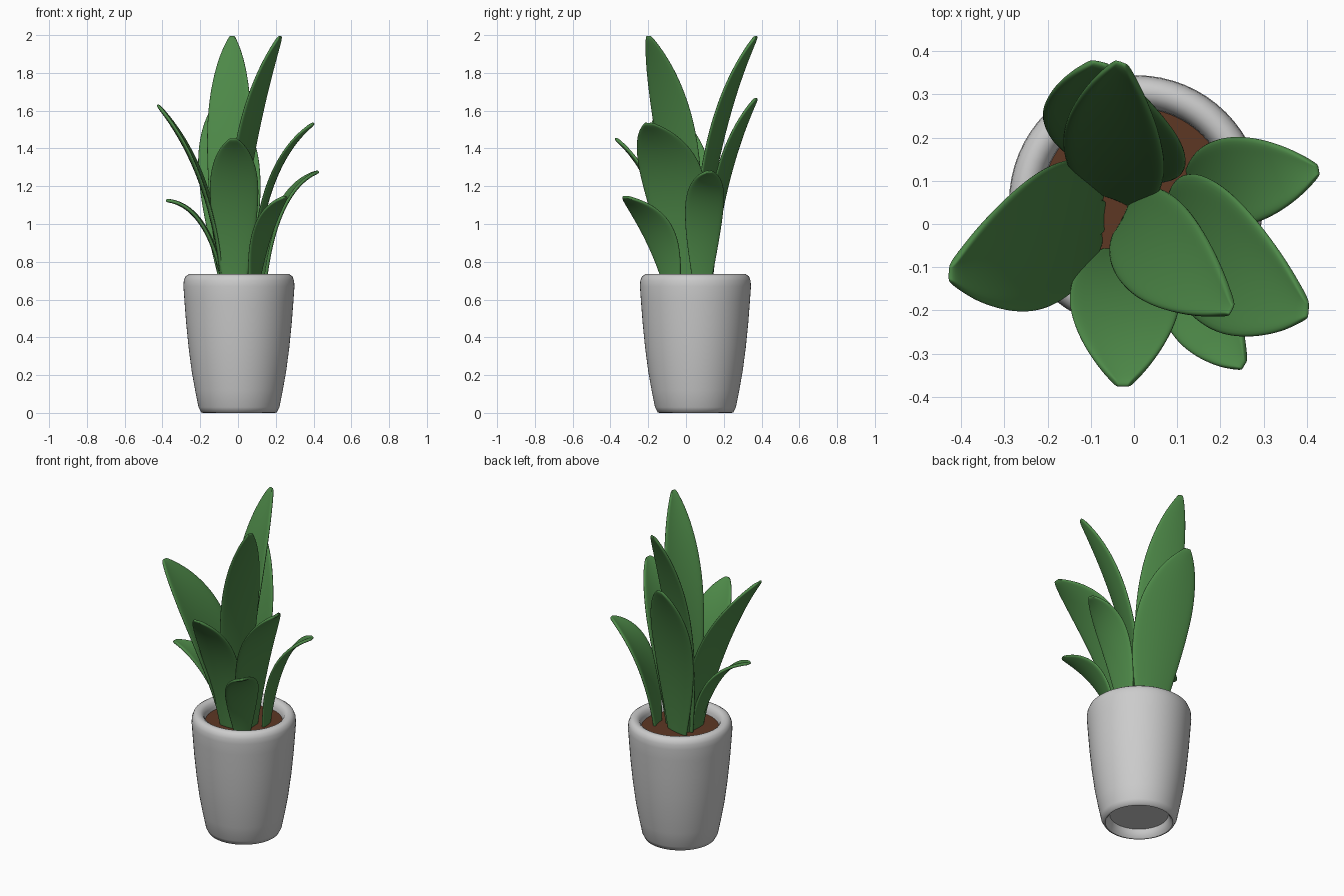
import bpy, bmesh, math
from mathutils import Vector

if "Cube" in bpy.data.objects:
    bpy.data.objects.remove(bpy.data.objects["Cube"])

CX, CY = 0.005, 0.05   # pot axis


def material(name, rgb):
    m = bpy.data.materials.new(name)
    m.diffuse_color = (*rgb, 1)
    m.use_nodes = True
    m.node_tree.nodes["Principled BSDF"].inputs["Base Color"].default_value = m.diffuse_color
    return m


def make_object(name, bm, mat=None, angle=40):
    bmesh.ops.recalc_face_normals(bm, faces=bm.faces)
    me = bpy.data.meshes.new(name)
    bm.to_mesh(me)
    bm.free()
    ob = bpy.data.objects.new(name, me)
    bpy.context.collection.objects.link(ob)
    if mat:
        me.materials.append(mat)
    bpy.ops.object.select_all(action='DESELECT')
    ob.select_set(True)
    bpy.context.view_layer.objects.active = ob
    bpy.ops.object.shade_smooth_by_angle(angle=math.radians(angle))
    return ob


def lathe(name, profile, mat=None, steps=64):
    bm = bmesh.new()
    vs = [bm.verts.new((CX + r, CY, z)) for r, z in profile]
    es = [bm.edges.new(p) for p in zip(vs, vs[1:])]
    bmesh.ops.spin(bm, geom=vs + es, cent=(CX, CY, 0), axis=(0, 0, 1),
                   angle=2 * math.pi, steps=steps, use_duplicate=False)
    bmesh.ops.remove_doubles(bm, verts=bm.verts, dist=1e-4)
    return make_object(name, bm, mat, 50)


def width(t):
    # narrow stalk, widest past the middle, blunt tip
    if t < 0.55:
        return 0.4 + 0.6 * math.sin(math.pi / 2 * t / 0.55)
    return max(0.1, math.cos(math.pi / 2 * (t - 0.55) / 0.45) ** 0.65)


def leaf(name, base, tip, half, k, m, side, mat, rows=20, cols=6, cup=0.1):
    b, e = Vector((*base, 0.64)), Vector(tip)
    d = e - b
    c = b + Vector((d.x * k, d.y * k, d.z * m))
    side = Vector((*side, 0)).normalized()
    bm = bmesh.new()
    grid = []
    for i in range(rows + 1):
        t = i / rows
        p = b * (1 - t) ** 2 + c * (2 * t * (1 - t)) + e * t * t
        tan = ((c - b) * (1 - t) + (e - c) * t).normalized()
        n = tan.cross(side).normalized()     # upper face of the leaf
        if n.dot(Vector((d.x, d.y, 0))) > 0:
            n = -n
        w = half * width(t)
        grid.append([])
        for j in range(cols + 1):
            u = 2 * j / cols - 1
            grid[-1].append(bm.verts.new(p + side * w * u + n * (cup * w * u * u)))
    for r0, r1 in zip(grid, grid[1:]):
        for j in range(cols):
            bm.faces.new((r0[j], r0[j + 1], r1[j + 1], r1[j]))
    ob = make_object(name, bm, mat, 180)
    so = ob.modifiers.new("thickness", 'SOLIDIFY')
    so.thickness = 0.018
    so.offset = 0
    sub = ob.modifiers.new("smooth", 'SUBSURF')
    sub.levels = sub.render_levels = 2
    return ob


green = material("leaf_green", (0.075, 0.25, 0.065))
brown = material("soil_brown", (0.11, 0.038, 0.017))

# Pot with rounded rim and recessed underside
lathe("pot", [(0, 0.05), (0.165, 0.05), (0.17, 0.03), (0.18, 0.01), (0.19, 0),
              (0.2, 0.003), (0.214, 0.03), (0.232, 0.12), (0.25, 0.22), (0.267, 0.35),
              (0.28, 0.48), (0.289, 0.6), (0.294, 0.67), (0.292, 0.7), (0.283, 0.723),
              (0.265, 0.735), (0.245, 0.733), (0.23, 0.722), (0.22, 0.7), (0.216, 0.66)])

# Soil
lathe("soil", [(0, 0.685), (0.218, 0.68)], brown)

# Leaves: base, tip, half width, bend start, bend height, width direction
leaves = [
    ("leaf_tall_back", (-0.05, 0.065), (-0.03, 0.374, 1.998), 0.125, 0.1, 0.63, (0.94, -0.33)),
    ("leaf_tall_front", (-0.02, 0.01), (0.226, -0.2, 1.998), 0.122, 0.03, 0.6, (0.45, 0.9)),
    ("leaf_back", (-0.02, 0.12), (-0.08, 0.374, 1.668), 0.17, 0.15, 0.63, (0.96, -0.22)),
    ("leaf_left", (-0.08, 0.025), (-0.428, -0.115, 1.633), 0.168, 0.13, 0.62, (0.05, 1)),
    ("leaf_right", (0.085, -0.005), (0.404, -0.2, 1.535), 0.17, 0.08, 0.74, (0.06, 1)),
    ("leaf_front", (-0.018, -0.065), (-0.025, -0.376, 1.455), 0.13, 0.15, 0.72, (1, 0)),
    ("leaf_low_front", (0.085, -0.075), (0.255, -0.328, 1.145), 0.105, 0.15, 0.78, (0.5, 0.85)),
    ("leaf_low_right", (0.135, 0.085), (0.428, 0.125, 1.278), 0.105, 0.15, 0.85, (-0.18, 1)),
    ("leaf_low_left", (-0.07, 0.02), (-0.382, -0.085, 1.125), 0.08, 0.27, 0.95, (0.05, 1)),
]
for *spec, side in leaves:
    leaf(*spec, side, green)
